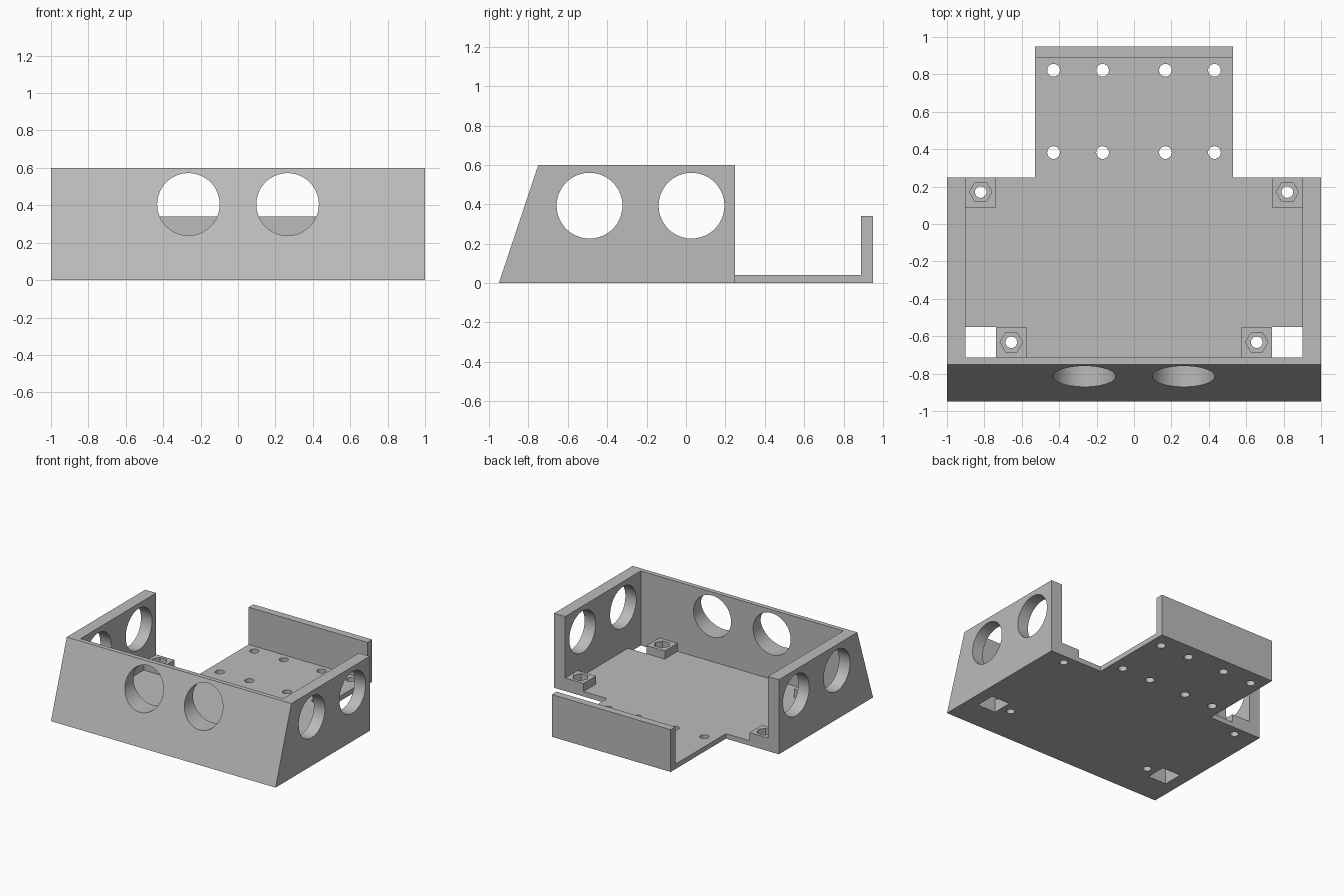
import bpy, bmesh, math

if "Cube" in bpy.data.objects:
    bpy.data.objects.remove(bpy.data.objects["Cube"])

grey = bpy.data.materials.new("grey plastic")
grey.diffuse_color = (0.50, 0.50, 0.50, 1)
grey.use_nodes = True
grey.node_tree.nodes["Principled BSDF"].inputs["Base Color"].default_value = grey.diffuse_color

SLOPE = [(-0.95, 0), (-0.75, 0.6)]   # outer line of the raked front (y, z)
INNER_X, INNER_Y, BACK_Y, TOP = 0.902, -0.713, 0.248, 0.6
FLOOR, BOSS_TOP = 0.04, 0.105


def prism(name, profile, start, end, axis):
    """Extrude a 2D profile: axis 'X' takes (y, z) points, axis 'Z' takes (x, y)."""
    def put(a, b, t):
        return (t, a, b) if axis == 'X' else (a, b, t)
    bm = bmesh.new()
    low = [bm.verts.new(put(a, b, start)) for a, b in profile]
    high = [bm.verts.new(put(a, b, end)) for a, b in profile]
    bm.faces.new(low[::-1])
    bm.faces.new(high)
    for i in range(len(profile)):
        j = (i + 1) % len(profile)
        bm.faces.new((low[i], low[j], high[j], high[i]))
    bmesh.ops.recalc_face_normals(bm, faces=bm.faces)
    mesh = bpy.data.meshes.new(name)
    bm.to_mesh(mesh)
    bm.free()
    obj = bpy.data.objects.new(name, mesh)
    bpy.context.collection.objects.link(obj)
    mesh.materials.append(grey)
    return obj


def rect(x0, x1, y0, y1):
    return [(x0, y0), (x1, y0), (x1, y1), (x0, y1)]


def round_cutter(centre, radius, depth, axis='Z', sides=48):
    rot = {'X': (0, math.pi / 2, 0), 'Y': (math.pi / 2, 0, 0), 'Z': (0, 0, 0)}[axis]
    bpy.ops.mesh.primitive_cylinder_add(vertices=sides, radius=radius, depth=depth,
                                        location=centre, rotation=rot)
    obj = bpy.context.object
    if sides == 6:
        obj.rotation_euler.z = math.pi / 6   # nut corners point along x
    obj.data.materials.append(grey)
    return obj


def cut(obj, cutters):
    """Subtract every cutter, bake the result and remove the helpers."""
    for c in cutters:
        c.hide_render = True
        mod = obj.modifiers.new("cut", 'BOOLEAN')
        mod.operation, mod.solver, mod.object = 'DIFFERENCE', 'EXACT', c
    bpy.context.view_layer.update()
    bpy.ops.object.select_all(action='DESELECT')
    obj.select_set(True)
    bpy.context.view_layer.objects.active = obj
    for mod in list(obj.modifiers):
        bpy.ops.object.modifier_apply(modifier=mod.name)
    for c in cutters:
        bpy.data.objects.remove(c)
    bpy.ops.object.shade_smooth_by_angle(angle=math.radians(30))


# Raked front wall with two round windows
front = prism("front_wall", SLOPE + [(INNER_Y, TOP), (INNER_Y, 0)], -INNER_X, INNER_X, 'X')
cut(front, [round_cutter((s * 0.265, -0.8, 0.405), 0.167, 1, 'Y', 64) for s in (-1, 1)])

# Side walls with two round windows each
for side, s in (("left", -1), ("right", 1)):
    wall = prism(side + "_wall", SLOPE + [(BACK_Y, TOP), (BACK_Y, 0)],
                 min(s, s * INNER_X), max(s, s * INNER_X), 'X')
    cut(wall, [round_cutter((s * 0.95, y, 0.393), 0.167, 0.5, 'X', 64) for y in (-0.49, 0.028)])

# Nut bosses: (centre x, centre y)
bosses = [(s * x, y) for s in (-1, 1) for x, y in ((0.82, 0.171), (0.656, -0.632))]

# T-shaped floor with its rear tongue
tongue = 0.529
floor = prism("floor", [(-INNER_X, INNER_Y), (INNER_X, INNER_Y), (INNER_X, BACK_Y),
                        (tongue, BACK_Y), (tongue, 0.89), (-tongue, 0.89),
                        (-tongue, BACK_Y), (-INNER_X, BACK_Y)], 0, FLOOR, 'Z')
holes = [round_cutter((x, y, 0), 0.034, 0.4, sides=32)
         for x in (-0.43, -0.168, 0.168, 0.43) for y in (0.382, 0.822)]
holes += [round_cutter((x, y, 0), 0.031, 0.4, sides=32) for x, y in bosses]
for s in (-1, 1):                        # square openings in the front corners
    xs = sorted((s * 0.738, s * (INNER_X + 0.02)))
    holes.append(prism("opening_cutter", rect(*xs, INNER_Y - 0.02, -0.55), -0.1, 0.2, 'Z'))
cut(floor, holes)

# Bosses with hexagonal nut pockets
for i, (x, y) in enumerate(bosses):
    h = 0.0815
    y1 = min(y + h, BACK_Y)
    boss = prism("nut_boss_%d" % (i + 1), rect(x - h, x + h, y - h, y1), FLOOR, BOSS_TOP, 'Z')
    cut(boss, [round_cutter((x, y, 0.1), 0.06, 0.3, sides=6)])

# Low rear wall at the end of the tongue
prism("rear_wall", rect(-tongue, tongue, 0.89, 0.95), 0, 0.34, 'Z')
